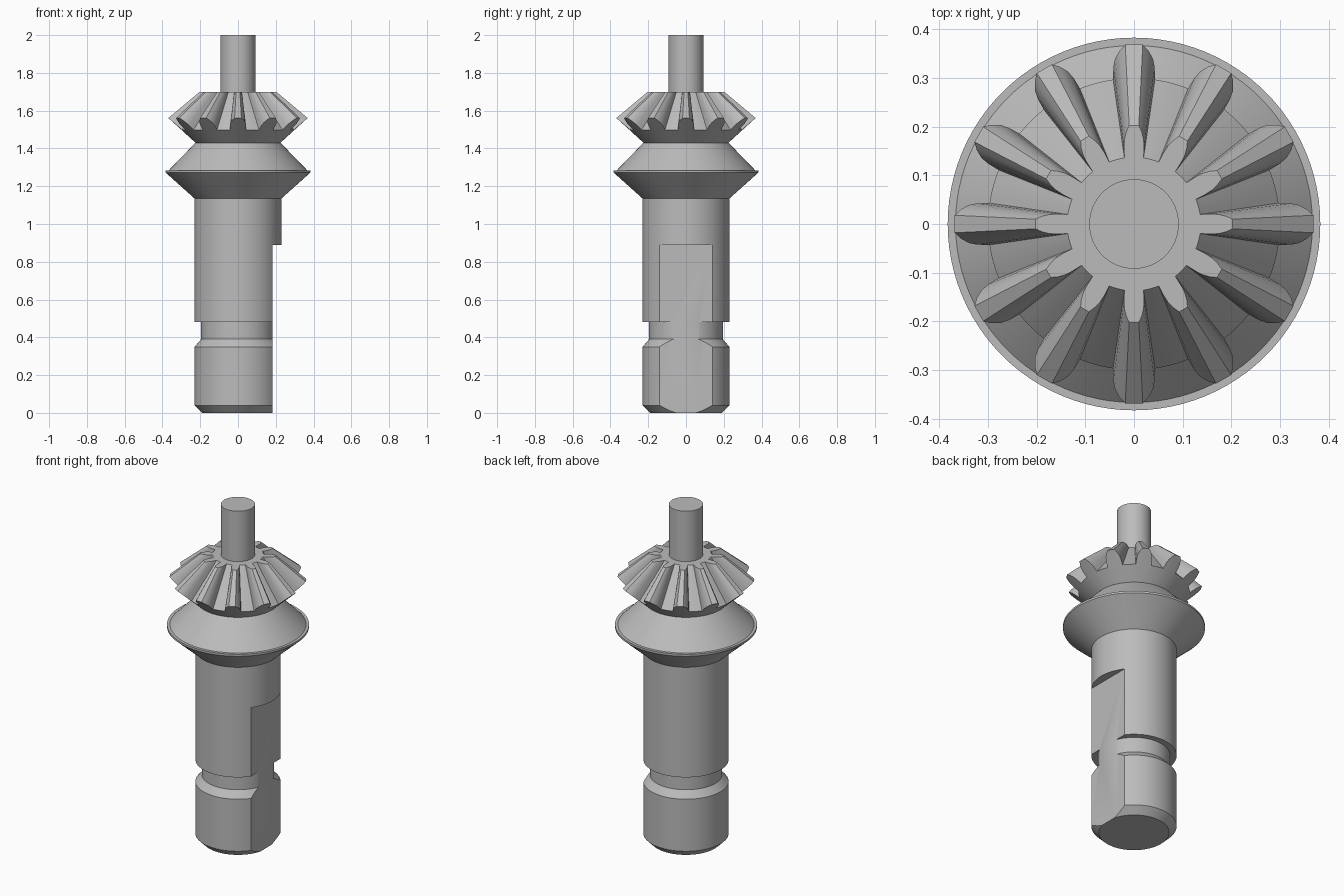
import bpy, bmesh
from math import sin, cos, pi, radians, asin

cube = bpy.data.objects.get("Cube")
if cube:
    bpy.data.objects.remove(cube, do_unlink=True)

steel = bpy.data.materials.new("steel grey")
steel.use_nodes = True
GREY = (0.5, 0.5, 0.5, 1)
steel.diffuse_color = GREY
steel.node_tree.nodes["Principled BSDF"].inputs["Base Color"].default_value = GREY


def make(name, bm):
    bmesh.ops.recalc_face_normals(bm, faces=bm.faces)
    mesh = bpy.data.meshes.new(name)
    bm.to_mesh(mesh)
    bm.free()
    mesh.materials.append(steel)
    obj = bpy.data.objects.new(name, mesh)
    bpy.context.collection.objects.link(obj)
    return obj


def activate(obj):
    bpy.ops.object.select_all(action='DESELECT')
    obj.select_set(True)
    bpy.context.view_layer.objects.active = obj


def smooth(obj):
    activate(obj)
    bpy.ops.object.shade_smooth_by_angle(angle=radians(25))


def skin(rings):
    """Closed solid through matching rings of points."""
    bm = bmesh.new()
    loops = [[bm.verts.new(p) for p in ring] for ring in rings]
    n = len(loops[0])
    for a, b in zip(loops, loops[1:]):
        for i in range(n):
            j = (i + 1) % n
            bm.faces.new((a[i], a[j], b[j], b[i]))
    bm.faces.new(loops[0])
    bm.faces.new(loops[-1])
    return bm


def circle(r, z, n=96):
    return [(r * cos(2 * pi * i / n), r * sin(2 * pi * i / n), z) for i in range(n)]


# Turned shaft with groove and flared collar
profile = [(0.19, 0), (0.23, 0.04), (0.23, 0.35), (0.195, 0.39), (0.195, 0.48),
           (0.23, 0.48), (0.23, 1.135), (0.383, 1.272), (0.383, 1.284),
           (0.367, 1.284), (0.225, 1.43)]
shaft = make("shaft", skin([circle(r, z) for r, z in profile]))

# Flat milled on the left side of the lower shaft
bm = bmesh.new()
bmesh.ops.create_cube(bm, size=1)
FLAT_X, FLAT_TOP = 0.183, 0.89
for v in bm.verts:
    v.co = (FLAT_X if v.co.x < 0 else 0.5, v.co.y, FLAT_TOP if v.co.z > 0 else -0.1)
cutter = make("flat_cutter", bm)
cutter.hide_render = True
mod = shaft.modifiers.new("flat", 'BOOLEAN')
mod.operation, mod.solver, mod.object = 'DIFFERENCE', 'EXACT', cutter
activate(shaft)
bpy.ops.object.modifier_apply(modifier="flat")
bpy.data.objects.remove(cutter, do_unlink=True)
smooth(shaft)

# Bevel gear: the tooth outline on the back cone shrinks toward the pitch apex
TEETH, APEX, TOP = 12, 1.87, 1.70
NECK_R, NECK_Z = 0.225, 1.43
flank = [(0.30, 0.043), (0.325, 0.0425), (0.342, 0.039), (0.357, 0.030), (0.369, 0.018)]
half = [(r, asin(w / r)) for r, w in flank]
pitch = 2 * pi / TEETH
root_r, root_a = half[0]
gap = [(root_r, root_a + (pitch - 2 * root_a) * k / 4) for k in (1, 2, 3)]
tooth = [(r, -a) for r, a in half] + [(r, a) for r, a in reversed(half)] + gap

neck, back, face = [], [], []
for t in range(TEETH):
    for r, a in tooth:
        a += t * pitch
        z = NECK_Z + (r - NECK_R) * 0.91
        s = (APEX - TOP) / (APEX - z)
        neck.append((NECK_R * cos(a), NECK_R * sin(a), NECK_Z))
        back.append((r * cos(a), r * sin(a), z))
        face.append((r * s * cos(a), r * s * sin(a), TOP))
smooth(make("bevel_gear", skin([neck, back, face])))

# Top spindle
smooth(make("spindle", skin([circle(0.092, TOP - 0.05, 64), circle(0.092, 2, 64)])))
